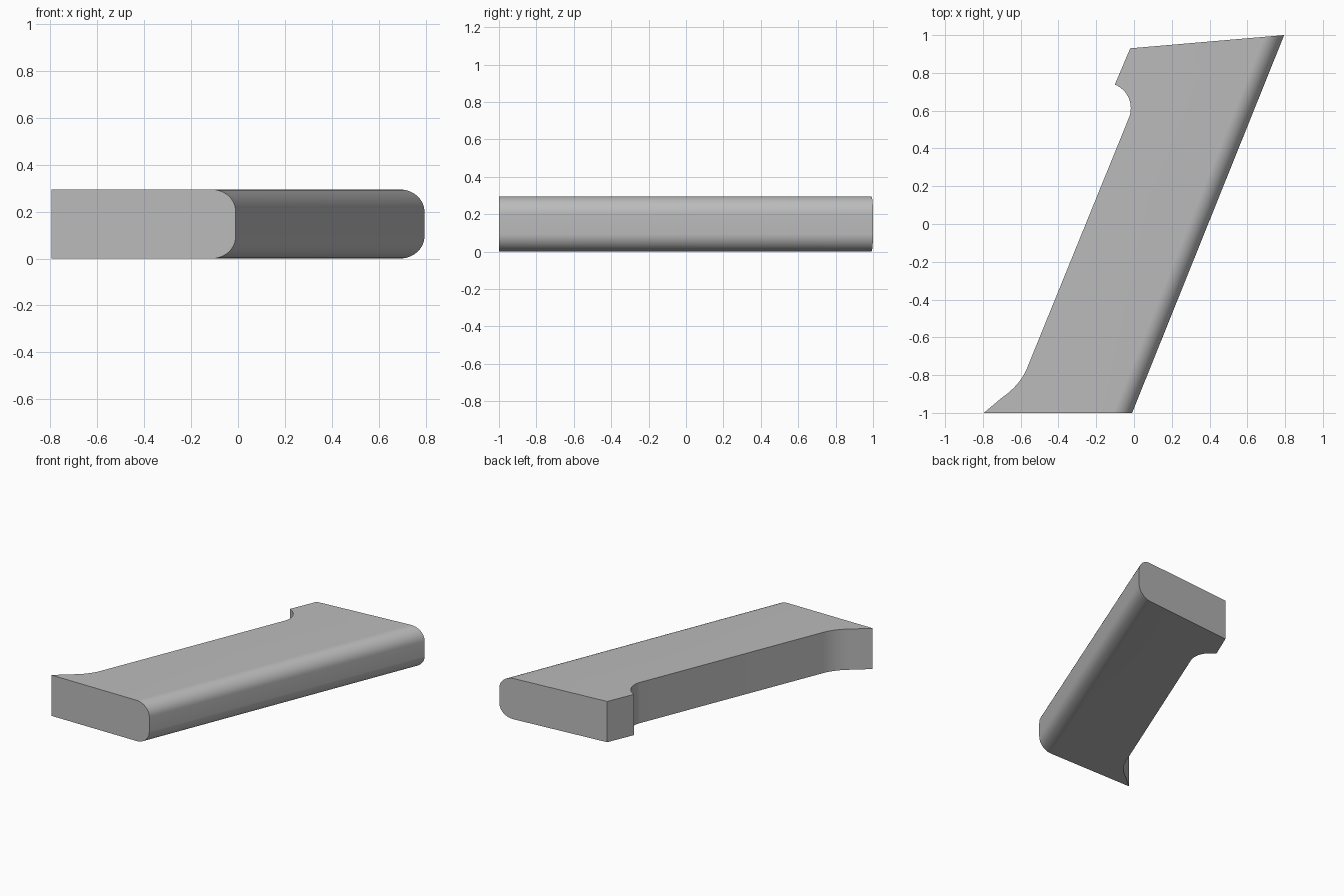
import bpy, bmesh
from math import radians, cos, sin
from mathutils import Vector

HEIGHT = 0.295
ROUND = 0.095

cube = bpy.data.objects.get("Cube")
if cube:
    bpy.data.objects.remove(cube, do_unlink=True)

grey = bpy.data.materials.new("plain grey")
grey.use_nodes = True
colour = (0.5, 0.5, 0.5, 1)
grey.diffuse_color = colour
grey.node_tree.nodes["Principled BSDF"].inputs["Base Color"].default_value = colour


def arc(centre, radius, start, end, steps):
    angles = [radians(start + (end - start) * i / steps) for i in range(steps + 1)]
    return [Vector((centre[0] + radius * cos(a), centre[1] + radius * sin(a))) for a in angles]


def flare(a, b, c, steps):
    a, b, c = Vector(a), Vector(b), Vector(c)
    return [a * (1 - t) ** 2 + b * 2 * t * (1 - t) + c * t * t
            for t in (i / steps for i in range(steps + 1))]


# Outline: slanted bar, round finger notch near the back, flared toe at the front
outline = [(-0.795, -1), (-0.01, -1), (0.795, 1), (-0.02, 0.93)]
outline += arc((-0.152, 0.613), 0.135, 68, -22, 16)
outline += flare((-0.565, -0.76), (-0.60, -0.85), (-0.70, -0.92), 12)

# Extrude the outline upwards
bm = bmesh.new()
base = bm.faces.new([bm.verts.new((p[0], p[1], 0)) for p in outline])
top = bmesh.ops.extrude_face_region(bm, geom=[base])["geom"]
bmesh.ops.translate(bm, vec=(0, 0, HEIGHT),
                    verts=[v for v in top if isinstance(v, bmesh.types.BMVert)])
bmesh.ops.recalc_face_normals(bm, faces=bm.faces)

# Round the two long edges on the left side
corners = [Vector(outline[1]), Vector(outline[2])]
long_edges = [e for e in bm.edges
              if all(min((v.co.xy - c).length for c in corners) < 0.001 for v in e.verts)
              and abs(e.verts[0].co.z - e.verts[1].co.z) < 0.001]
bmesh.ops.bevel(bm, geom=long_edges, offset=ROUND, offset_type='OFFSET',
                segments=12, profile=0.5, affect='EDGES')

mesh = bpy.data.meshes.new("grip_body")
bm.to_mesh(mesh)
bm.free()
mesh.materials.append(grey)
grip = bpy.data.objects.new("grip_body", mesh)
bpy.context.collection.objects.link(grip)

# Smooth curves, sharp corners
bpy.ops.object.select_all(action='DESELECT')
grip.select_set(True)
bpy.context.view_layer.objects.active = grip
bpy.ops.object.shade_smooth_by_angle(angle=radians(25))
